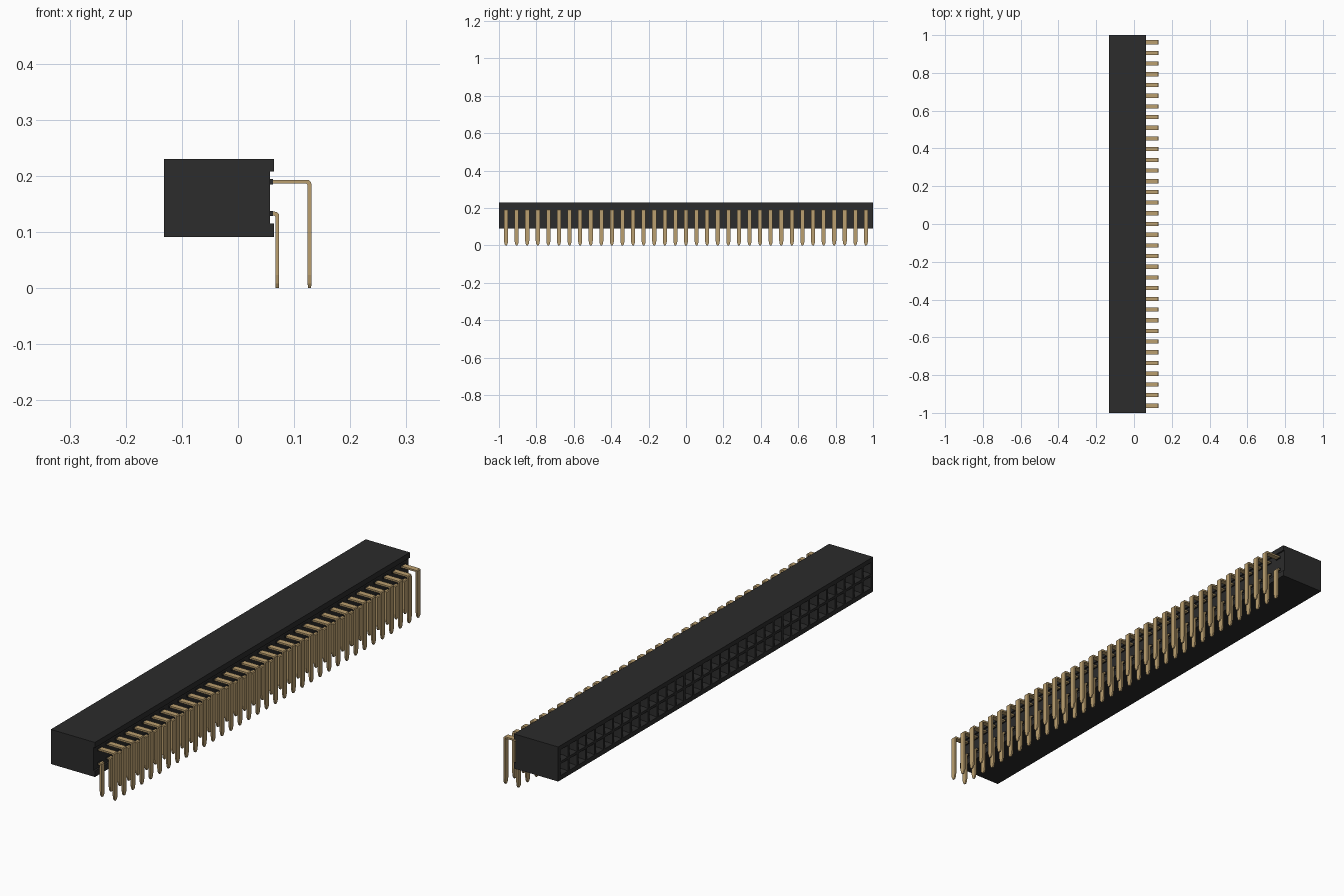
import bpy, bmesh
from mathutils import Vector

cube = bpy.data.objects.get("Cube")
if cube:
    bpy.data.objects.remove(cube, do_unlink=True)

COUNT, PITCH = 35, 0.0566
Y0 = -PITCH * (COUNT - 1) / 2
BACK, RECESS, LIP = -0.132, 0.057, 0.064
Z_LOW, Z_HIGH, Z_MID = 0.091, 0.23, 0.161
ROWS = {"lower": (Z_MID - PITCH / 2, 0.070), "upper": (Z_MID + PITCH / 2, 0.1275)}


def material(name, rgb, rough, metal=0.0):
    m = bpy.data.materials.new(name)
    m.use_nodes = True
    m.diffuse_color = (*rgb, 1)
    bsdf = m.node_tree.nodes["Principled BSDF"]
    bsdf.inputs["Base Color"].default_value = (*rgb, 1)
    bsdf.inputs["Roughness"].default_value = rough
    bsdf.inputs["Metallic"].default_value = metal
    return m


black = material("black plastic", (0.025, 0.025, 0.025), 0.6)
gold = material("gold metal", (0.50, 0.35, 0.16), 0.4)


def finish(bm, name, mat, repeat=False):
    mesh = bpy.data.meshes.new(name)
    bm.to_mesh(mesh)
    bm.free()
    mesh.materials.append(mat)
    ob = bpy.data.objects.new(name, mesh)
    bpy.context.collection.objects.link(ob)
    if repeat:
        arr = ob.modifiers.new("row", 'ARRAY')
        arr.count = COUNT
        arr.use_relative_offset = False
        arr.use_constant_offset = True
        arr.constant_offset_displace = (0, PITCH, 0)
    return ob


def add_box(bm, lo, hi):
    lo, hi = Vector(lo), Vector(hi)
    verts = bmesh.ops.create_cube(bm, size=1)["verts"]
    for v in verts:
        v.co = (lo + hi) / 2 + v.co * (hi - lo)


# Housing: extruded side profile, open on the socket face
bm = bmesh.new()
profile = [(BACK, Z_LOW), (LIP, Z_LOW), (LIP, 0.115), (RECESS, 0.115),
           (RECESS, 0.208), (LIP, 0.208), (LIP, Z_HIGH), (BACK, Z_HIGH)]
ends = [[bm.verts.new((x, y, z)) for x, z in profile] for y in (-1, 1)]
bm.faces.new(ends[0])
bm.faces.new(ends[1][::-1])
for i in range(len(profile) - 1):
    bm.faces.new((ends[0][i], ends[1][i], ends[1][i + 1], ends[0][i + 1]))

# Socket face: grid of cells with a margin around them
ys = [-1] + [Y0 + PITCH * (i - 0.5) for i in range(COUNT + 1)] + [1]
zs = [Z_LOW, Z_MID - PITCH, Z_MID, Z_MID + PITCH, Z_HIGH]
grid = [[bm.verts.new((BACK, y, z)) for z in zs] for y in ys]
cells = []
for i in range(len(ys) - 1):
    for j in range(len(zs) - 1):
        f = bm.faces.new((grid[i][j], grid[i][j + 1], grid[i + 1][j + 1], grid[i + 1][j]))
        if 0 < i < len(ys) - 2 and 0 < j < len(zs) - 2:
            cells.append(f)
bmesh.ops.remove_doubles(bm, verts=bm.verts, dist=1e-5)
bmesh.ops.recalc_face_normals(bm, faces=bm.faces)

# Funnel entry and square hole in each cell
bmesh.ops.inset_individual(bm, faces=cells, thickness=0.007)
bmesh.ops.inset_individual(bm, faces=cells, thickness=0.009)
for f in cells:
    for v in f.verts:
        v.co.x += 0.011
bmesh.ops.inset_individual(bm, faces=cells, thickness=0.0002)
for f in cells:
    for v in f.verts:
        v.co.x += 0.10
finish(bm, "housing", black)


def pin(name, z, x):
    """Flat stamped pin: straight out, rounded bend, down to a pointed tip."""
    t, w, r = 0.0034, 0.011, 0.006
    # inner and outer edge of the strip, with half width across the row
    rings = [((RECESS - 0.01, z - t), (RECESS - 0.01, z + t), w),
             ((x - r, z - t), (x - r, z + t), w),
             ((x - t - 0.0008, z - t - 0.0008), (x - 0.0005, z + t - 0.0008), w),
             ((x - t, z - r), (x + t - 0.0008, z - 0.0005), w),
             ((x - t, z - r - 0.001), (x + t, z - r), w),
             ((x - t, 0.023), (x + t, 0.023), w),
             ((x - t, 0.008), (x + t, 0.008), w * 0.75),
             ((x - t * 0.8, 0), (x + t * 0.8, 0), w * 0.35)]
    bm = bmesh.new()
    loops = []
    for a, b, half in rings:
        loops.append([bm.verts.new((px, Y0 + s * half, pz))
                      for (px, pz), s in ((a, -1), (a, 1), (b, 1), (b, -1))])
    for p, q in zip(loops, loops[1:]):
        for k in range(4):
            n = (k + 1) % 4
            bm.faces.new((p[k], p[n], q[n], q[k]))
    bm.faces.new(loops[0])
    bm.faces.new(loops[-1])
    bmesh.ops.recalc_face_normals(bm, faces=bm.faces)
    finish(bm, name, gold, True)


for row, (z, x) in ROWS.items():
    pin(row + "_pins", z, x)

    # Small collars where the pins leave the housing
    bm = bmesh.new()
    add_box(bm, (RECESS - 0.003, Y0 - 0.013, z - 0.0045),
            (RECESS + 0.005, Y0 + 0.013, z + 0.0045))
    finish(bm, row + "_pin_collars", black, True)

    # Pair of spring leaves inside every socket
    bm = bmesh.new()
    for s in (-1, 1):
        zc = z + s * 0.008
        add_box(bm, (BACK + 0.03, Y0 - 0.009, zc - 0.0018),
                (BACK + 0.112, Y0 + 0.009, zc + 0.0018))
    finish(bm, row + "_socket_contacts", gold, True)
